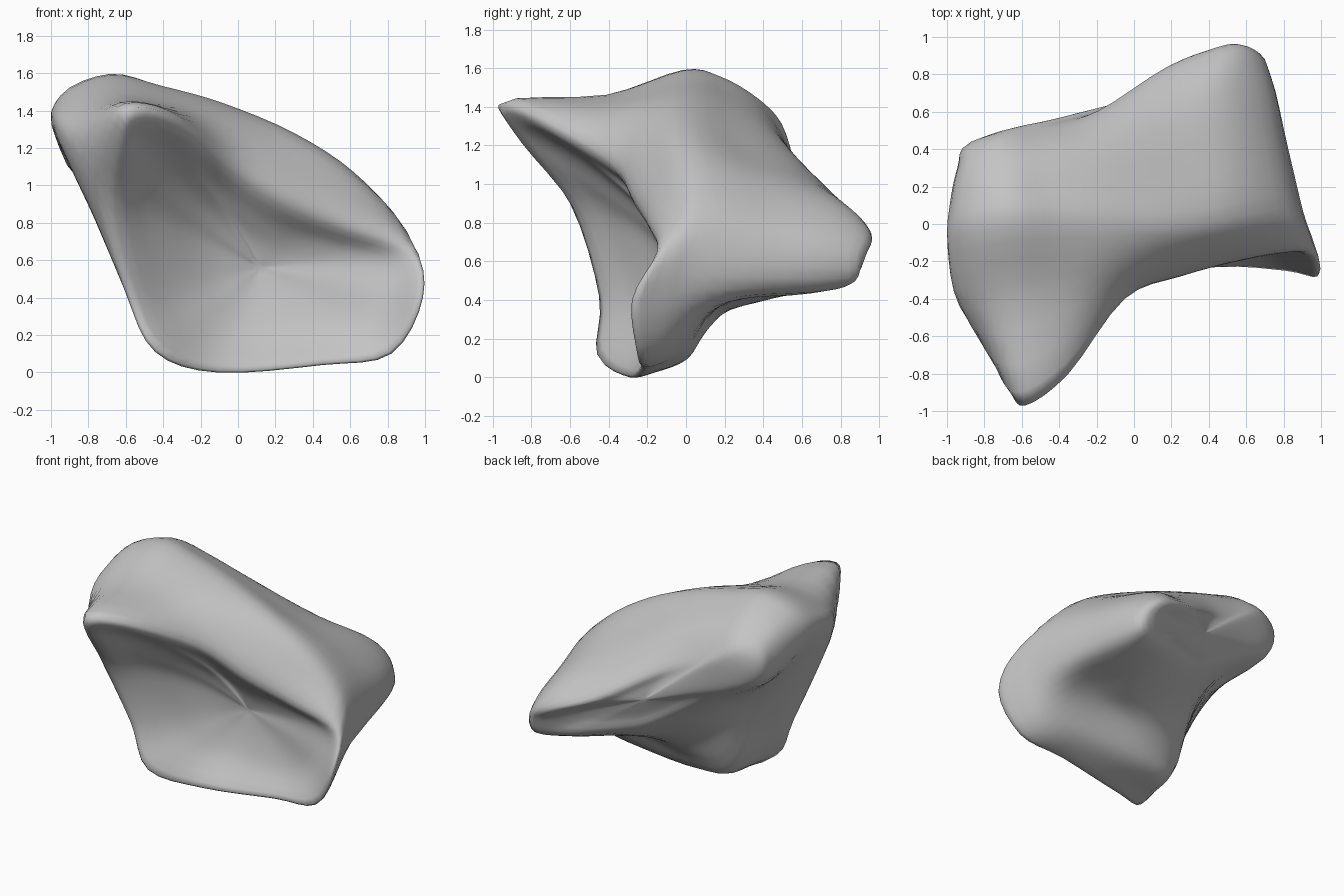
import bpy
import bmesh
from mathutils import Vector

cube = bpy.data.objects.get("Cube")
if cube:
    bpy.data.objects.remove(cube, do_unlink=True)


def ring(*points):
    """One closed cross-section, listed clockwise from the pointed corner."""
    return [Vector(p) for p in points]


def spline(a, b, c, d, t):
    """Smooth curve through b and c, guided by a and d."""
    return b + (c - a) * (t / 2) + (a - b * 2.5 + c * 2 - d * .5) * t * t \
        + (b * 1.5 - a * .5 - c * 1.5 + d * .5) * t ** 3


def refine_ring(points, steps):
    """Round a closed ring by interpolating between its points."""
    n = len(points)
    return [spline(points[i - 1], points[i], points[(i + 1) % n], points[(i + 2) % n], s / steps)
            for i in range(n) for s in range(steps)]


def refine_rows(rows, steps):
    """Interpolate from ring to ring, keeping the end rings."""
    last = len(rows) - 1
    result = []
    for i in range(last):
        four = [rows[max(0, min(last, i + k))] for k in (-1, 0, 1, 2)]
        for s in range(steps):
            result.append([spline(*pts, s / steps) for pts in zip(*four)])
    return result + [rows[last]]


def shrink(points, centre, t, hollow):
    """Pull a ring towards a centre; hollow makes the depth fall away faster."""
    depth = 1 - (1 - t) ** hollow
    return [Vector((p.x + (centre.x - p.x) * t,
                    p.y + (centre.y - p.y) * depth,
                    p.z + (centre.z - p.z) * t)) for p in points]


# Slope inside the front hollow
dish = ring((-.4, -.56, 1.13), (-.24, -.47, 1.1), (-.06, -.25, .94), (.18, -.16, .79),
            (.46, -.11, .7), (.74, -.1, .6), (.78, -.14, .42), (.64, -.13, .26),
            (.4, -.13, .2), (0, -.15, .2), (-.25, -.24, .28), (-.37, -.28, .48),
            (-.47, -.4, .82), (-.48, -.54, 1.03))

# Rim of the front hollow, with the spur at its upper corner
rim = ring((-.58, -.97, 1.41), (-.35, -.8, 1.37), (-.05, -.4, 1.13), (.25, -.28, .93),
           (.6, -.19, .78), (.92, -.15, .65), (.98, -.28, .4), (.81, -.25, .11),
           (.45, -.23, .05), (-.1, -.3, .01), (-.43, -.46, .12), (-.58, -.45, .42),
           (-.71, -.6, .9), (-.66, -.88, 1.26))

# Brow just behind the rim, at the root of the spur
brow = ring((-.65, -.42, 1.46), (-.4, -.37, 1.43), (-.08, -.26, 1.34), (.28, -.19, 1.13),
            (.62, -.11, .94), (.91, -.05, .74), (.95, -.14, .42), (.79, -.14, .12),
            (.44, -.12, .06), (-.1, -.17, .03), (-.42, -.3, .12), (-.61, -.28, .5),
            (-.92, -.42, 1.18), (-.86, -.45, 1.37))

# Widest part of the body
girth = ring((-.68, -.02, 1.59), (-.4, 0, 1.53), (-.08, 0, 1.44), (.3, 0, 1.28),
             (.62, .05, 1.07), (.86, .1, .79), (.9, .02, .45), (.74, -.01, .21),
             (.4, .01, .14), (-.1, 0, .09), (-.38, -.06, .14), (-.58, -.1, .62),
             (-.97, -.12, 1.25), (-.94, -.07, 1.48))

# Crease where the lower bulge meets the underside
haunch = ring((-.7, .17, 1.56), (-.45, .2, 1.49), (-.15, .22, 1.39), (.25, .3, 1.18),
              (.57, .42, .98), (.79, .42, .74), (.8, .38, .46), (.58, .2, .38),
              (.3, .13, .32), (-.1, .1, .23), (-.36, .04, .28), (-.56, 0, .71),
              (-.94, .08, 1.17), (-.95, .13, 1.44))

# Shoulder behind the body
shoulder = ring((-.72, .36, 1.45), (-.48, .39, 1.39), (-.2, .44, 1.28), (.2, .62, 1.05),
                (.52, .82, .87), (.72, .78, .68), (.69, .77, .47), (.46, .5, .42),
                (.24, .33, .38), (-.06, .24, .39), (-.3, .17, .49), (-.55, .17, .8),
                (-.9, .27, 1.09), (-.92, .32, 1.36))

# Blunt slanting edge at the back
ridge = ring((-.7, .49, 1.32), (-.48, .51, 1.23), (-.2, .59, 1.1), (.2, .84, .87),
             (.5, .96, .74), (.62, .93, .63), (.6, .88, .52), (.42, .79, .5),
             (.2, .68, .53), (-.03, .57, .58), (-.25, .49, .7), (-.55, .43, .9),
             (-.83, .42, 1.08), (-.87, .44, 1.24))

hollow_centre = Vector((.12, -.05, .56))
back_centre = sum(ridge, Vector()) / len(ridge)

rows = [shrink(dish, hollow_centre, t, 1.6) for t in (1, .5)]
rows += [dish, rim, brow, girth, haunch, shoulder, ridge]
rows += [shrink(ridge, back_centre, t, 1) for t in (.5, 1)]
rows = refine_rows([refine_ring(r, 4) for r in rows], 4)

# Skin the rings
bm = bmesh.new()
grid = [[bm.verts.new(p) for p in row] for row in rows]
for front, back in zip(grid, grid[1:]):
    for i in range(len(front)):
        bm.faces.new((front[i - 1], front[i], back[i], back[i - 1]))
bmesh.ops.remove_doubles(bm, verts=bm.verts, dist=.0005)
bmesh.ops.recalc_face_normals(bm, faces=bm.faces)
mesh = bpy.data.meshes.new("hollowed_body")
bm.to_mesh(mesh)
bm.free()

body = bpy.data.objects.new("hollowed_body", mesh)
bpy.context.collection.objects.link(body)

grey = bpy.data.materials.new("plain grey")
grey.use_nodes = True
colour = (.55, .55, .55, 1)
grey.diffuse_color = colour
grey.node_tree.nodes["Principled BSDF"].inputs["Base Color"].default_value = colour
mesh.materials.append(grey)

bpy.ops.object.select_all(action="DESELECT")
body.select_set(True)
bpy.context.view_layer.objects.active = body
bpy.ops.object.shade_smooth()
